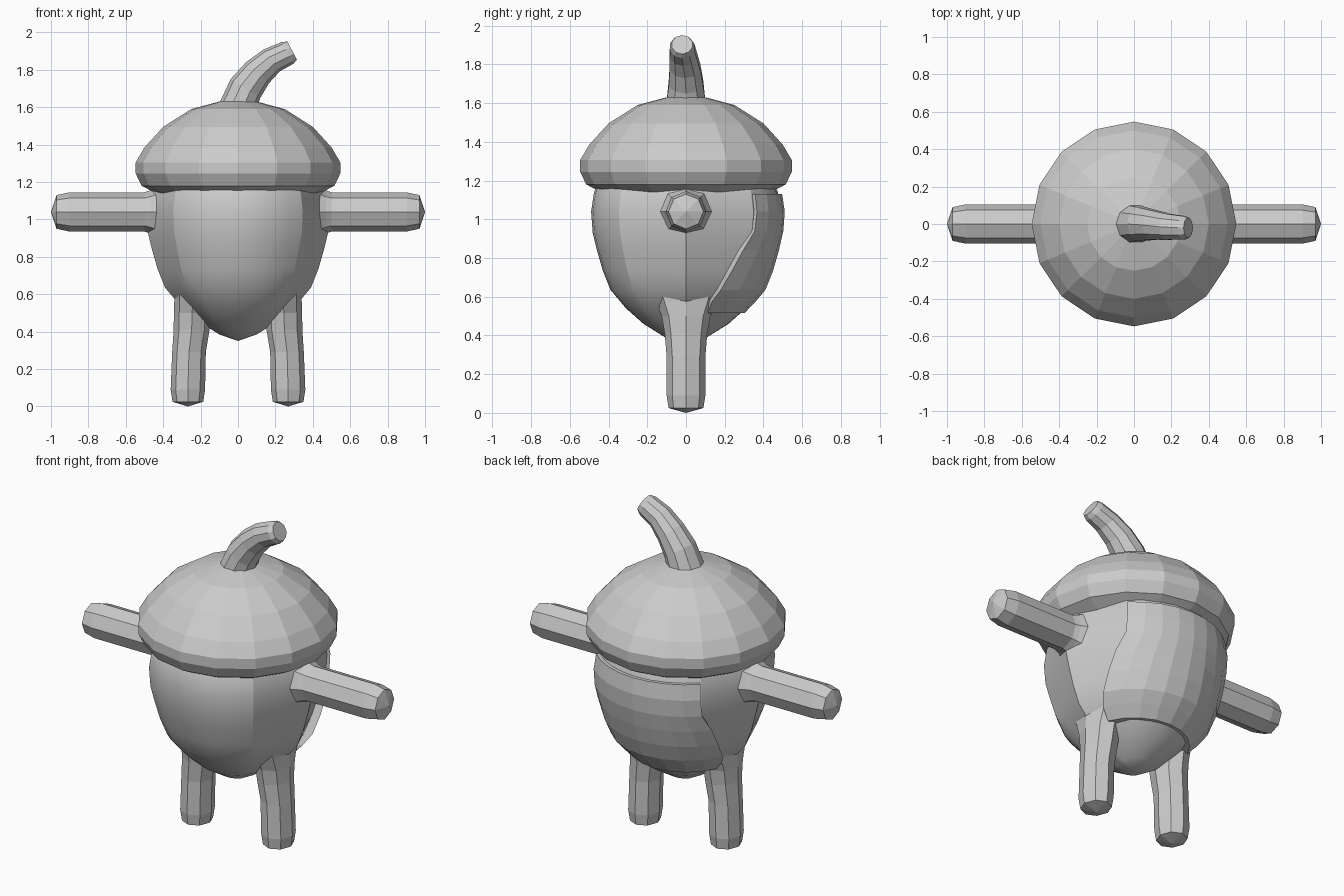
import bpy, bmesh, math
from mathutils import Vector

if "Cube" in bpy.data.objects:
    bpy.data.objects.remove(bpy.data.objects["Cube"])

gray = bpy.data.materials.new("plain gray")
gray.diffuse_color = (0.6, 0.6, 0.6, 1)
gray.use_nodes = True
gray.node_tree.nodes["Principled BSDF"].inputs["Base Color"].default_value = gray.diffuse_color


def finish(name, bm, smooth=None):
    """Turn a bmesh into a named, coloured object."""
    bmesh.ops.recalc_face_normals(bm, faces=bm.faces)
    me = bpy.data.meshes.new(name)
    bm.to_mesh(me)
    bm.free()
    me.materials.append(gray)
    ob = bpy.data.objects.new(name, me)
    bpy.context.collection.objects.link(ob)
    if smooth:
        bpy.ops.object.select_all(action='DESELECT')
        ob.select_set(True)
        bpy.context.view_layer.objects.active = ob
        bpy.ops.object.shade_smooth_by_angle(angle=math.radians(smooth))
    return ob


def loft(name, rings, start=None, end=None, smooth=None):
    """Skin closed rings of points; ends close to a point or a flat cap."""
    bm = bmesh.new()
    loops = [[bm.verts.new(p) for p in r] for r in rings]
    n = len(loops[0])
    for a, b in zip(loops, loops[1:]):
        for i in range(n):
            j = (i + 1) % n
            bm.faces.new((a[i], a[j], b[j], b[i]))
    for loop, tip in ((loops[0], start), (loops[-1], end)):
        if tip is None:
            bm.faces.new(loop)
        else:
            v = bm.verts.new(tip)
            for i in range(n):
                bm.faces.new((loop[i], loop[(i + 1) % n], v))
    return finish(name, bm, smooth)


def ellipse(center, u, v, n):
    c, u, v = Vector(center), Vector(u), Vector(v)
    return [c + u * math.cos(2 * math.pi * i / n) + v * math.sin(2 * math.pi * i / n)
            for i in range(n)]


# Cap: sixteen-sided dome with a rolled rim
cap = [(.10, 1.63), (.25, 1.59), (.40, 1.495), (.50, 1.385), (.547, 1.305),
       (.547, 1.245), (.515, 1.18), (.44, 1.14), (.36, 1.16)]
loft("cap", [ellipse((0, 0, z), (r, 0, 0), (0, r, 0), 16) for r, z in cap])

# Stem: tapered tube bending to the right
path = [(0, 0, 1.61, .105), (.04, 0, 1.70, .094), (.105, -.005, 1.785, .083),
        (.18, -.015, 1.85, .073), (.265, -.02, 1.89, .066), (.29, -.02, 1.902, .055)]
tilt = [0, 33, 43, 53, 63, 63]
rings = []
for (x, y, z, r), t in zip(path, tilt):
    t = math.radians(t)
    rings.append(ellipse((x, y, z), (r * math.cos(t), 0, -r * math.sin(t)), (0, r, 0), 10))
loft("stem", rings)

# Body: rounded front and back, flat facets on the left and right
profile = [(.45, 1.19), (.475, 1.14), (.49, 1.04), (.482, .93), (.46, .84),
           (.43, .735), (.39, .635), (.31, .54), (.22, .46), (.10, .385)]


def body_radius(z):
    for (r0, z0), (r1, z1) in zip(profile, profile[1:]):
        if z >= z1:
            return r0 + (r1 - r0) * (z0 - z) / (z0 - z1)
    return 0


rings = []
for r, z in profile:
    ring = []
    for i in range(32):
        a = 2 * math.pi * i / 32
        d = (a + math.pi / 8) % (math.pi / 4) - math.pi / 8
        rr = r
        if abs(math.sin(a)) < .70:      # straight chord between 0 and 45 degrees
            m = (a % (math.pi / 4)) - math.pi / 8
            rr = r * math.cos(math.pi / 8) / math.cos(m)
        ring.append((rr * math.cos(a), rr * math.sin(a), z))
    rings.append(ring)
loft("body", rings, end=(0, 0, .35), smooth=25)

# Back shell: raised plate whose side edges spread out lower down
bm = bmesh.new()
rows = [(1.13, 46), (1.04, 46), (.94, 45), (.84, 38), (.735, 32), (.635, 26), (.575, 22), (.515, 22)]
grids = []
for off in (-.03, .02):
    grid = []
    for z, a0 in rows:
        row = []
        for k in range(9):
            a = math.radians(a0 + (180 - 2 * a0) * k / 8)
            r = body_radius(z) + off
            row.append(bm.verts.new((r * math.cos(a), r * math.sin(a), z)))
        grid.append(row)
    for p, q in zip(grid, grid[1:]):
        for k in range(8):
            bm.faces.new((p[k], p[k + 1], q[k + 1], q[k]))
    grids.append(grid)
borders = [g[0] + [r[-1] for r in g[1:]] + g[-1][-2::-1] + [r[0] for r in g[-2:0:-1]]
           for g in grids]
for i in range(len(borders[0])):
    j = (i + 1) % len(borders[0])
    bm.faces.new((borders[0][i], borders[0][j], borders[1][j], borders[1][i]))
finish("back_shell", bm)

for side, s in (("right", 1), ("left", -1)):
    # Arm: straight octagonal tube with a chamfered tip
    arm = [(.40, .15), (.47, .115), (.50, .105), (.90, .105), (.97, .09)]
    loft(side + "_arm", [ellipse((s * x, 0, 1.04), (0, r, 0), (0, 0, r), 8) for x, r in arm],
         end=(s, 0, 1.04))
    # Leg: octagonal tube flaring into the body
    leg = [(.66, .235, .11, .19), (.58, .243, .097, .16), (.50, .245, .098, .125),
           (.41, .248, .096, .11), (.29, .262, .09, .10), (.09, .268, .092, .10),
           (.025, .268, .082, .09)]
    loft(side + "_leg", [ellipse((s * x, 0, z), (rx, 0, 0), (0, ry, 0), 8)
                         for z, x, rx, ry in leg], end=(s * .268, 0, 0))
